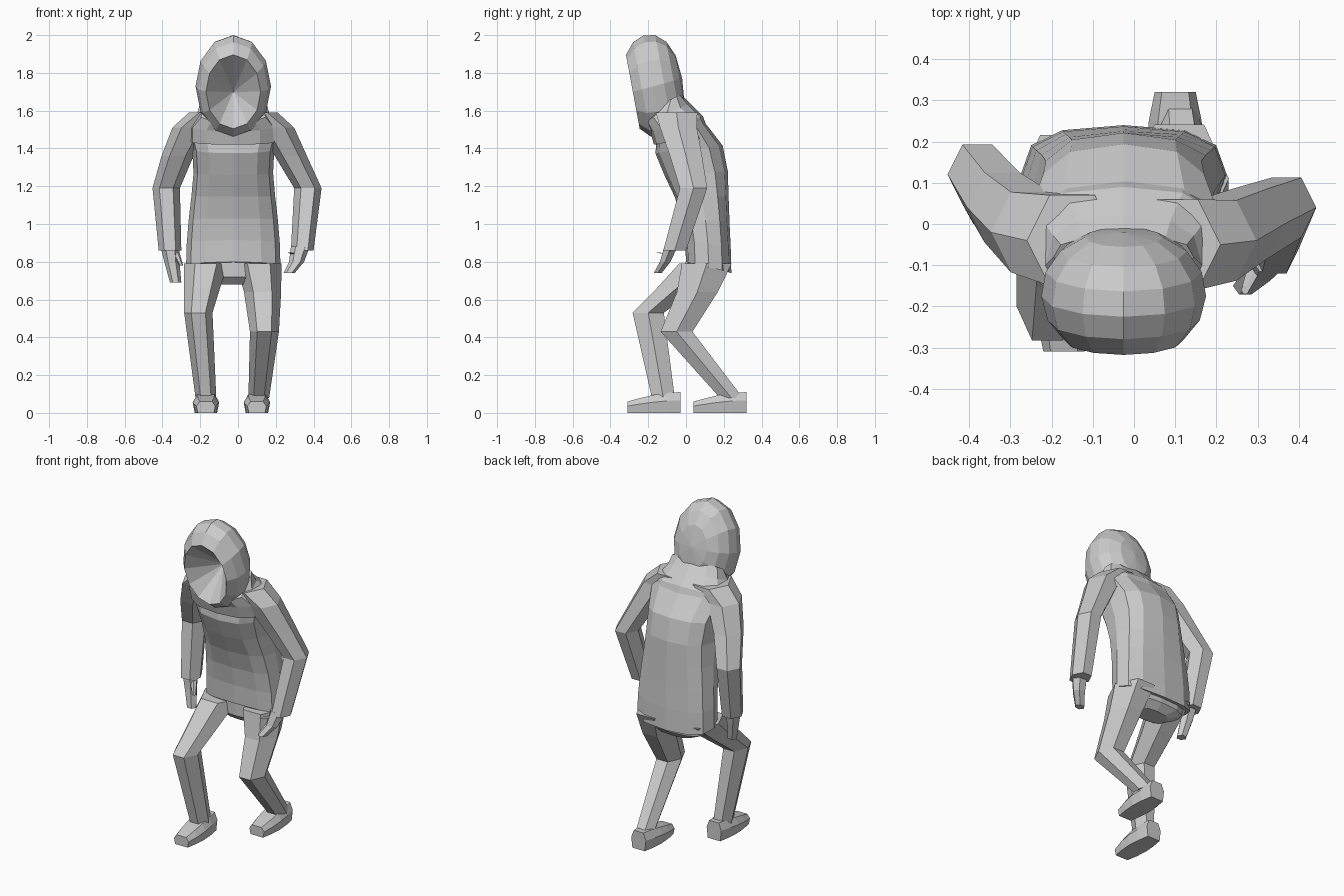
import bpy
import bmesh
from math import cos, sin, pi, tau, radians, copysign

cube = bpy.data.objects.get("Cube")
if cube:
    bpy.data.objects.remove(cube, do_unlink=True)

GREY = (0.6, 0.6, 0.6, 1)
grey = bpy.data.materials.new("plain grey")
grey.use_nodes = True
grey.diffuse_color = GREY
grey.node_tree.nodes["Principled BSDF"].inputs["Base Color"].default_value = GREY

MIDDLE = -.025  # the body leans slightly to its right


def loft(name, rings):
    """Skin a list of equal point rings and close both ends."""
    bm = bmesh.new()
    loops = [[bm.verts.new(point) for point in ring] for ring in rings]
    count = len(loops[0])
    for lower, upper in zip(loops, loops[1:]):
        for i in range(count):
            j = (i + 1) % count
            bm.faces.new((lower[i], lower[j], upper[j], upper[i]))
    bm.faces.new(loops[0])
    bm.faces.new(loops[-1])
    bmesh.ops.remove_doubles(bm, verts=bm.verts, dist=.001)
    bmesh.ops.recalc_face_normals(bm, faces=bm.faces)
    mesh = bpy.data.meshes.new(name)
    bm.to_mesh(mesh)
    bm.free()
    mesh.materials.append(grey)
    bpy.context.collection.objects.link(bpy.data.objects.new(name, mesh))


def turns(sides):
    return [tau * i / sides for i in range(sides)]


def squared(value):
    """Push a sine or cosine outward, to make an oval boxier."""
    return copysign(abs(value) ** .75, value)


def level_ring(y, z, width, depth, rise=0):
    """A boxy level oval on the body's middle line, rising to the back."""
    return [(MIDDLE + width * squared(cos(a)), y + depth * squared(sin(a)), z + rise * sin(a))
            for a in turns(12)]


def limb(name, joints, start, end, flat=1):
    """A six-sided tube through the joints, tapering evenly from start to end."""
    rings = []
    for i, (x, y, z) in enumerate(joints):
        radius = start + (end - start) * i / (len(joints) - 1)
        depth = flat * radius / sin(pi / 3)
        rings.append([(x + radius * cos(a), y + depth * sin(a), z) for a in turns(6)])
    loft(name, rings)


def jacket_ring(t):
    """Body section at t from hem to shoulders: the chest swells and leans forward."""
    return level_ring(y=.12 - .15 * t ** 2, z=.77 + .75 * t,
                      width=.25 - .04 * sin(pi * t ** 2),
                      depth=.12 + .06 * sin(pi * t ** 3),
                      rise=.06 * t - .03)


# Jacket body, with a sloping collar joining it to the hood
loft("jacket", [jacket_ring(i / 6) for i in range(7)])
loft("collar", [
    level_ring(y=-.02, z=1.44, width=.24, depth=.15, rise=.02),
    level_ring(y=-.05, z=1.53, width=.24, depth=.14, rise=.04),
    level_ring(y=-.1, z=1.59, width=.19, depth=.12, rise=.05),
    level_ring(y=-.08, z=1.66, width=.17, depth=.05, rise=.03),
])


def hood_ring(angle):
    """Upright oval section of the hood; its top leans forward over the face."""
    size = cos(angle) ** .8
    y = -.17 + .15 * sin(angle)
    z = 1.73 + .04 * sin(angle)
    return [(MIDDLE + .2 * size * cos(a), y - .05 * size * sin(a), z + .27 * size * sin(a))
            for a in turns(12)]


# Hood: a hollow that narrows to a point inside, then rim, sides and back
hollow = [(MIDDLE, -.1, 1.7)] * 12
loft("hood", [hollow] + [hood_ring(radians(23 * i - 48)) for i in range(7)])

# Sleeves: neck side, shoulder, upper arm, elbow, wrist
limb("left_sleeve", [(.1, -.05, 1.59), (.2, -.04, 1.51), (.28, 0, 1.36), (.37, .04, 1.19),
                     (.34, -.06, .86)], start=.11, end=.06)
limb("right_sleeve", [(-.15, -.04, 1.59), (-.25, -.02, 1.51), (-.32, .04, 1.36),
                      (-.38, .12, 1.19), (-.36, .06, .86)], start=.11, end=.06)

# Hands hanging from the cuffs, with thumbs
limb("left_hand", [(.33, -.08, .88), (.31, -.11, .8), (.27, -.15, .74)],
     start=.05, end=.03, flat=.7)
limb("right_hand", [(-.36, .05, .88), (-.35, .04, .8), (-.33, .02, .69)],
     start=.05, end=.03, flat=.8)
limb("left_thumb", [(.3, -.09, .84), (.27, -.16, .85)], start=.02, end=.01)
limb("right_thumb", [(-.33, .04, .85), (-.3, 0, .78)], start=.02, end=.01)

# Trousers: seat, then legs as hip, thigh, knee, ankle
loft("trouser_seat", [
    level_ring(y=.11, z=.8, width=.23, depth=.1),
    level_ring(y=.11, z=.72, width=.2, depth=.1),
    level_ring(y=.11, z=.68, width=.11, depth=.06),
])
limb("left_leg", [(.11, .11, .79), (.13, .06, .64), (.14, -.05, .43), (.11, .24, .08)],
     start=.12, end=.055, flat=1.1)
limb("right_leg", [(-.17, .09, .79), (-.19, -.05, .66), (-.21, -.2, .53), (-.17, -.12, .08)],
     start=.115, end=.055, flat=1.1)


def shoe(name, x, y):
    """Bevelled sections from toe to heel, narrow at both ends and low at the toe."""
    half = [(.85, 0), (1, .6), (.65, 1)]
    outline = half + [(-across, up) for across, up in reversed(half)]
    rings = []
    for i in range(5):
        t = i / 4
        width = .05 + .02 * sin(pi * t)
        height = .06 + .05 * sin(pi * t / 2)
        rings.append([(x + width * across, y + .28 * (t - .5), height * up)
                      for across, up in outline])
    loft(name, rings)


shoe("left_shoe", x=.1, y=.18)
shoe("right_shoe", x=-.17, y=-.17)
